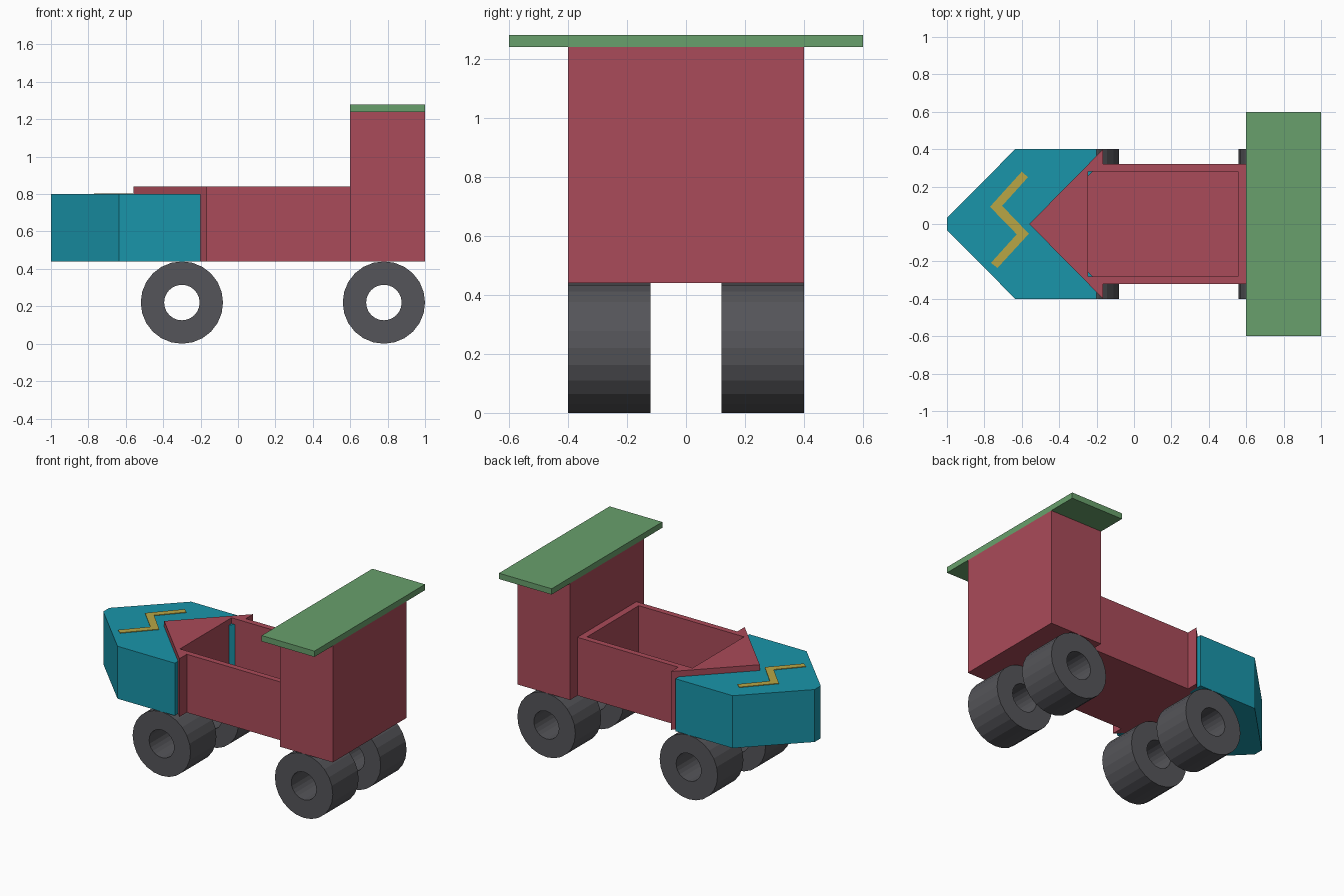
import bpy, bmesh, math
from mathutils import Vector

if "Cube" in bpy.data.objects:
    bpy.data.objects.remove(bpy.data.objects["Cube"])


def material(name, rgb):
    m = bpy.data.materials.new(name)
    m.diffuse_color = (*rgb, 1)
    m.use_nodes = True
    m.node_tree.nodes["Principled BSDF"].inputs["Base Color"].default_value = m.diffuse_color
    return m


RED = material("red_paint", (0.40, 0.07, 0.10))
BLUE = material("blue_paint", (0.01, 0.30, 0.40))
GREEN = material("green_paint", (0.14, 0.35, 0.15))
YELLOW = material("yellow_paint", (0.48, 0.38, 0.06))
RUBBER = material("dark_rubber", (0.09, 0.09, 0.10))


def finish(name, bm, mat):
    bmesh.ops.recalc_face_normals(bm, faces=bm.faces)
    me = bpy.data.meshes.new(name)
    bm.to_mesh(me)
    bm.free()
    ob = bpy.data.objects.new(name, me)
    bpy.context.collection.objects.link(ob)
    if mat:
        me.materials.append(mat)
    return ob


def prism(name, outline, z0, z1, mat=None):
    """Extrude an xy outline from z0 up to z1."""
    bm = bmesh.new()
    face = bm.faces.new([bm.verts.new((x, y, z0)) for x, y in outline])
    ext = bmesh.ops.extrude_face_region(bm, geom=[face], use_keep_orig=True)
    top = [g for g in ext["geom"] if isinstance(g, bmesh.types.BMVert)]
    bmesh.ops.translate(bm, verts=top, vec=(0, 0, z1 - z0))
    return finish(name, bm, mat)


def rect(x0, x1, y):
    return [(x0, -y), (x1, -y), (x1, y), (x0, y)]


def mirrored(half):
    """Close a half outline by mirroring it across y = 0."""
    return half + [(x, -y) for x, y in reversed(half) if y != 0]


def wheel(name, x, y0, y1, z=0.22, outer=0.22, inner=0.095, sides=24):
    """Spin a rectangular section around the axle into a thick ring."""
    bm = bmesh.new()
    pts = [(inner, y0), (outer, y0), (outer, y1), (inner, y1)]
    vs = [bm.verts.new((x + r, y, z)) for r, y in pts]
    es = [bm.edges.new((vs[i], vs[(i + 1) % 4])) for i in range(4)]
    bmesh.ops.spin(bm, geom=vs + es, cent=Vector((x, 0, z)), axis=(0, 1, 0),
                   angle=math.tau, steps=sides, use_merge=True)
    bmesh.ops.remove_doubles(bm, verts=bm.verts, dist=1e-4)
    return finish(name, bm, RUBBER)


# Arrow-shaped cargo body with an open rectangular bay
body = prism("cargo_body",
             mirrored([(-0.56, 0), (-0.165, 0.4), (-0.165, 0.32), (0.6, 0.32)]),
             0.44, 0.84, RED)
cutter = prism("bay_cutter", rect(-0.245, 0.555, 0.28), 0.48, 1.0)
cutter.hide_render = True
cutter.hide_viewport = True
cut = body.modifiers.new("open_bay", 'BOOLEAN')
cut.operation = 'DIFFERENCE'
cut.solver = 'EXACT'
cut.object = cutter

# Pointed nose, notched behind to hold the body's arrow tip
prism("nose",
      mirrored([(-0.5, 0), (-0.2, 0.3), (-0.2, 0.4), (-0.635, 0.4), (-1.0, 0.033)]),
      0.44, 0.80, BLUE)

# Zigzag stripe on the nose
prism("zigzag_stripe",
      [(-0.60, 0.28), (-0.567, 0.25), (-0.705, 0.097), (-0.562, -0.052),
       (-0.73, -0.235), (-0.765, -0.208), (-0.627, -0.055), (-0.77, 0.092)],
      0.79, 0.804, YELLOW)

# Cab and overhanging roof
prism("cab", rect(0.6, 1.0, 0.4), 0.44, 1.24, RED)
prism("roof", rect(0.6, 1.0, 0.6), 1.24, 1.28, GREEN)

# Four wheels
for end, x in (("nose", -0.30), ("cab", 0.78)):
    for side, s in (("near", -1), ("far", 1)):
        wheel(f"{end}_wheel_{side}", x, s * 0.12, s * 0.40)
